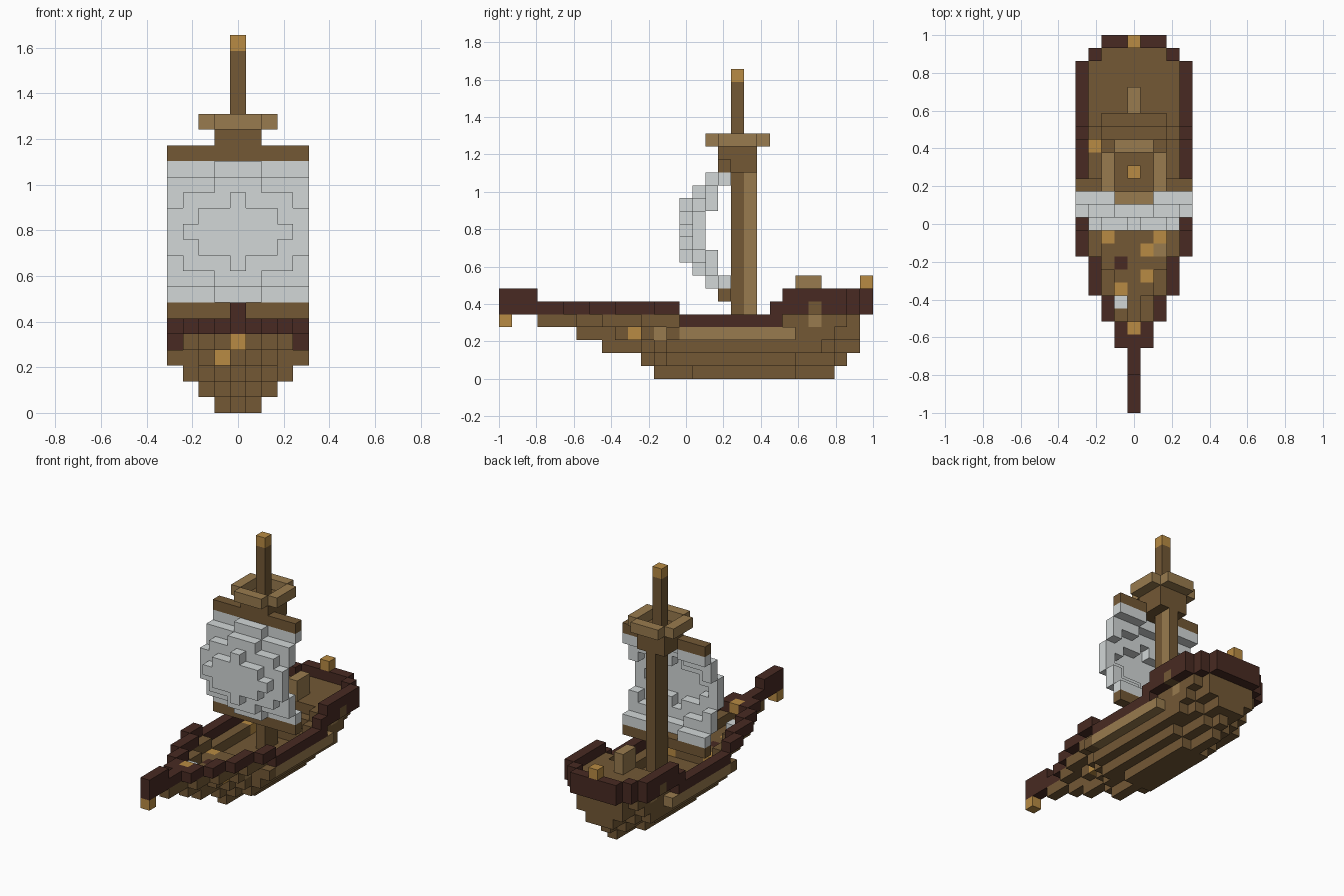
import bpy
import bmesh
from mathutils import Vector

cube = bpy.data.objects.get("Cube")
if cube:
    bpy.data.objects.remove(cube)

V = 2 / 29  # edge of one block


def linear(c):
    c /= 255
    return c / 12.92 if c < 0.04045 * 255 / 255 else ((c + 0.055) / 1.055) ** 2.4


def material(name, hexcode):
    rgb = [linear(c) for c in bytes.fromhex(hexcode)]
    m = bpy.data.materials.new(name)
    m.use_nodes = True
    m.diffuse_color = (*rgb, 1)
    m.node_tree.nodes["Principled BSDF"].inputs["Base Color"].default_value = (*rgb, 1)
    return m


PALETTE = {
    "dark": material("dark_wood", "482a22"),
    "brown": material("brown_wood", "735835"),
    "light": material("light_wood", "997b4e"),
    "gold": material("golden_wood", "b88b43"),
    "canvas": material("sail_canvas", "d2d7d7"),
}
COLOURS = list(PALETTE)
owner = {}  # block (x, y, z) -> (part, colour)


def put(part, colour, xs, ys, zs):
    for x in xs:
        for y in ys:
            for z in zs:
                owner[x, y, z] = (part, colour)


def span(a, b):
    return range(a, b + 1)


def wide(w):
    return range(-w, w + 1)


def width_at(steps, y):
    """Half width of a layer, given as (first row, half width) steps."""
    w = -1
    for start, value in steps:
        if y >= start:
            w = value
    return w


# Hull: one stepped outline per layer, bottom upwards
HULL = [
    [(12, 0), (15, 1), (23, 0), (26, -1)],
    [(11, 0), (12, 1), (13, 2), (23, 1), (26, 0), (27, -1)],
    [(8, 0), (11, 1), (12, 2), (13, 3), (25, 2), (26, 1), (28, -1)],
    [(6, 0), (9, 1), (11, 2), (13, 3), (26, 2), (28, -1)],
    [(3, 0), (6, 1), (8, 2), (11, 3), (14, -1), (21, 3), (27, 2), (28, -1)],
    [(22, 3), (27, 2), (28, -1)],
]


def in_well(x, y, z):
    """The sunken deck lies one block below the ledge inside the rail."""
    if y < 14:
        return z == 4 and abs(x) < width_at(HULL[4], y) and abs(x) <= width_at(HULL[3], y)
    ledge = 3 if y < 21 else y - 17
    return y < 23 and abs(x) < 3 and z >= ledge


for z, steps in enumerate(HULL):
    for y in range(29):
        for x in wide(width_at(steps, y)):
            if not in_well(x, y, z):
                put("hull", "brown", [x], [y], [z])

# Side planks and port marks
for x in (-4, 4):
    put("side_plank", "brown", [x], [13], [3])
    put("side_plank", "light", [x], span(14, 22), [3])
    put("hull", "light", [x * 3 // 4], [24], [4])

# Rail: border of the top outline, raised at bow and stern
RAIL = [(0, 0), (5, 1), (7, 2), (9, 3), (12, 4), (27, 3), (28, 2)]


def in_rail(x, y):
    return 0 <= y <= 28 and abs(x) <= width_at(RAIL, y)


for y in range(29):
    levels = [4] if 14 <= y <= 20 else [4, 5] if y == 21 else [5]
    if y < 3 or y > 21:
        levels = [5, 6]
    for x in wide(width_at(RAIL, y)):
        border = not all((in_rail(x + 1, y), in_rail(x - 1, y),
                          in_rail(x, y + 1), in_rail(x, y - 1)))
        if border or y < 6:
            put("rail", "dark", [x], [y], levels)
for x in (-4, 4):
    put("rail", "brown", [x], [24], [5])
put("rail", "gold", [0], [6], [5])
put("bow_tip", "gold", [0], [0], [4])
put("stern_ornament", "gold", [0], [28], [7])

# Tiller
put("tiller", "light", [0], [23, 24], [6, 7])

# Coloured boards, each the topmost hull block of its place
BOARDS = [("gold", -2, 13), ("gold", -2, 14), ("gold", 1, 12), ("light", 2, 12),
          ("gold", 2, 13), ("dark", -1, 11), ("gold", 1, 10), ("gold", -1, 9),
          ("canvas", -1, 8), ("gold", -3, 20)]
for colour, x, y in BOARDS:
    top = max(z for z in range(6) if (x, y, z) in owner)
    put("deck_boards", colour, [x], [y], [top])

# Mast, yards and lookout
put("mast", "brown", [0], [18, 19], span(3, 16))
put("mast", "brown", [0], [18], span(17, 22))
put("mast_tip", "gold", [0], [18], [23])
for z in (6, 16):
    put("yard", "brown", wide(4), [17], [z])
put("lookout_floor", "brown", wide(1), span(17, 19), [16, 17])
put("lookout_rail", "light", wide(1), [16, 20], [18])
put("lookout_rail", "light", [-2, 2], span(17, 19), [18])

# Sail: billowing shell one block thick;
# half width of each layer by distance from the middle row
MIDDLE = 11
LAYERS = {14: [3, 2, 0], 15: [4, 4, 3, 1], 16: [4, 4, 4, 4, 1], 17: [4] * 5}


def in_layer(x, y, z):
    widths = LAYERS.get(y, [])
    d = abs(z - MIDDLE)
    return d < len(widths) and abs(x) <= widths[d]


for y in LAYERS:
    for z in span(7, 15):
        for x in wide(4):
            if in_layer(x, y, z) and not in_layer(x, y - 1, z):
                put("sail", "canvas", [x], [y], [z])

# Build each part from the exposed sides of its blocks
SIDES = [Vector(s) for s in ((1, 0, 0), (-1, 0, 0), (0, 1, 0),
                             (0, -1, 0), (0, 0, 1), (0, 0, -1))]
for part in sorted({p for p, _ in owner.values()}):
    bm = bmesh.new()
    for (x, y, z), (name, colour) in owner.items():
        if name != part:
            continue
        centre = Vector((x, y - 14, z + 0.5))
        for n in SIDES:
            if (x + int(n.x), y + int(n.y), z + int(n.z)) in owner:
                continue
            u = Vector((n.y, n.z, n.x))
            w = n.cross(u)
            corners = [centre + (n + a * u + b * w) / 2
                       for a, b in ((-1, -1), (1, -1), (1, 1), (-1, 1))]
            face = bm.faces.new([bm.verts.new(c * V) for c in corners])
            shade = colour
            # Pale strip down one side of the mast
            if part == "mast" and y == 19 and n.x > 0 and 5 <= z <= 15:
                shade = "light"
            face.material_index = COLOURS.index(shade)
    bmesh.ops.remove_doubles(bm, verts=bm.verts, dist=V / 100)
    mesh = bpy.data.meshes.new(part)
    bm.to_mesh(mesh)
    bm.free()
    for m in PALETTE.values():
        mesh.materials.append(m)
    bpy.context.collection.objects.link(bpy.data.objects.new(part, mesh))
